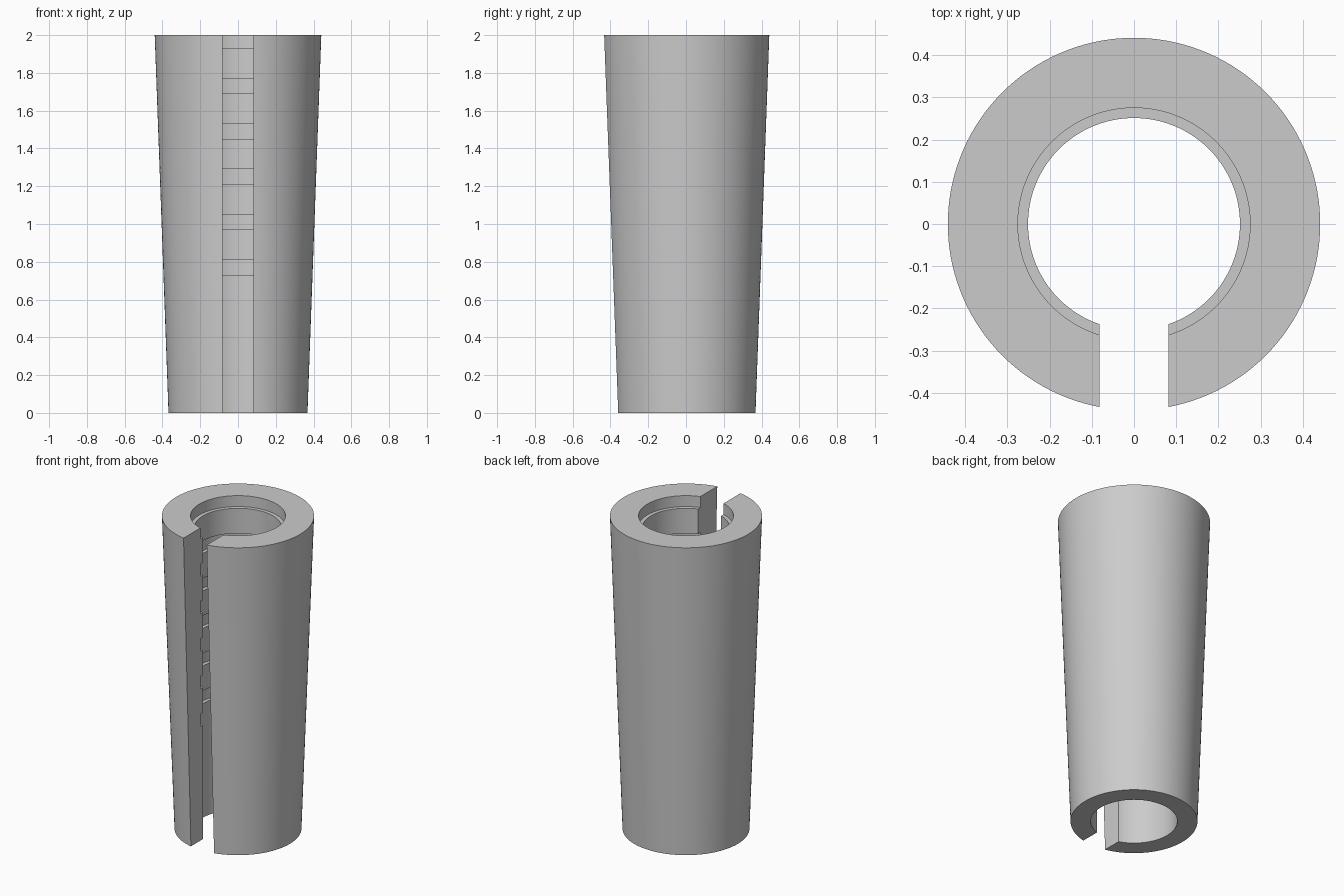
import bpy
import bmesh
import math

cube = bpy.data.objects.get("Cube")
if cube:
    bpy.data.objects.remove(cube, do_unlink=True)

HEIGHT = 2.0
R_TOP, R_BOTTOM = 0.441, 0.368
BORE, GROOVE = 0.251, 0.275
HALF_SLOT = 0.082
SEGMENTS = 128

grey = bpy.data.materials.new("plain grey")
grey.use_nodes = True
colour = (0.6, 0.6, 0.6, 1)
grey.diffuse_color = colour
grey.node_tree.nodes["Principled BSDF"].inputs["Base Color"].default_value = colour

# Wall cross-section (radius, height): tapered outside, grooved bore
profile = [(BORE, 0), (R_BOTTOM, 0), (R_TOP, HEIGHT), (GROOVE, HEIGHT),
           (GROOVE, 1.93), (BORE, 1.93)]
for i in range(5):
    top = 1.77 - 0.24 * i
    profile += [(BORE, top), (GROOVE, top),
                (GROOVE, top - 0.08), (BORE, top - 0.08)]

# Sweep the section round the axis, stopping at the parallel slot walls
bm = bmesh.new()
sections = []
for s in range(SEGMENTS + 1):
    ring = []
    for r, z in profile:
        gap = math.asin(HALF_SLOT / r)
        a = gap + (2 * math.pi - 2 * gap) * s / SEGMENTS
        ring.append(bm.verts.new((r * math.sin(a), -r * math.cos(a), z)))
    sections.append(ring)

count = len(profile)
for a, b in zip(sections, sections[1:]):
    for i in range(count):
        j = (i + 1) % count
        bm.faces.new((a[i], a[j], b[j], b[i]))

# Flat slot walls
bm.faces.new(sections[0])
bm.faces.new(sections[-1][::-1])
bmesh.ops.recalc_face_normals(bm, faces=bm.faces[:])

mesh = bpy.data.meshes.new("slotted_tapered_sleeve")
bm.to_mesh(mesh)
bm.free()
mesh.materials.append(grey)
sleeve = bpy.data.objects.new("slotted_tapered_sleeve", mesh)
bpy.context.collection.objects.link(sleeve)

bpy.ops.object.select_all(action="DESELECT")
sleeve.select_set(True)
bpy.context.view_layer.objects.active = sleeve
bpy.ops.object.shade_smooth_by_angle(angle=math.radians(30))
